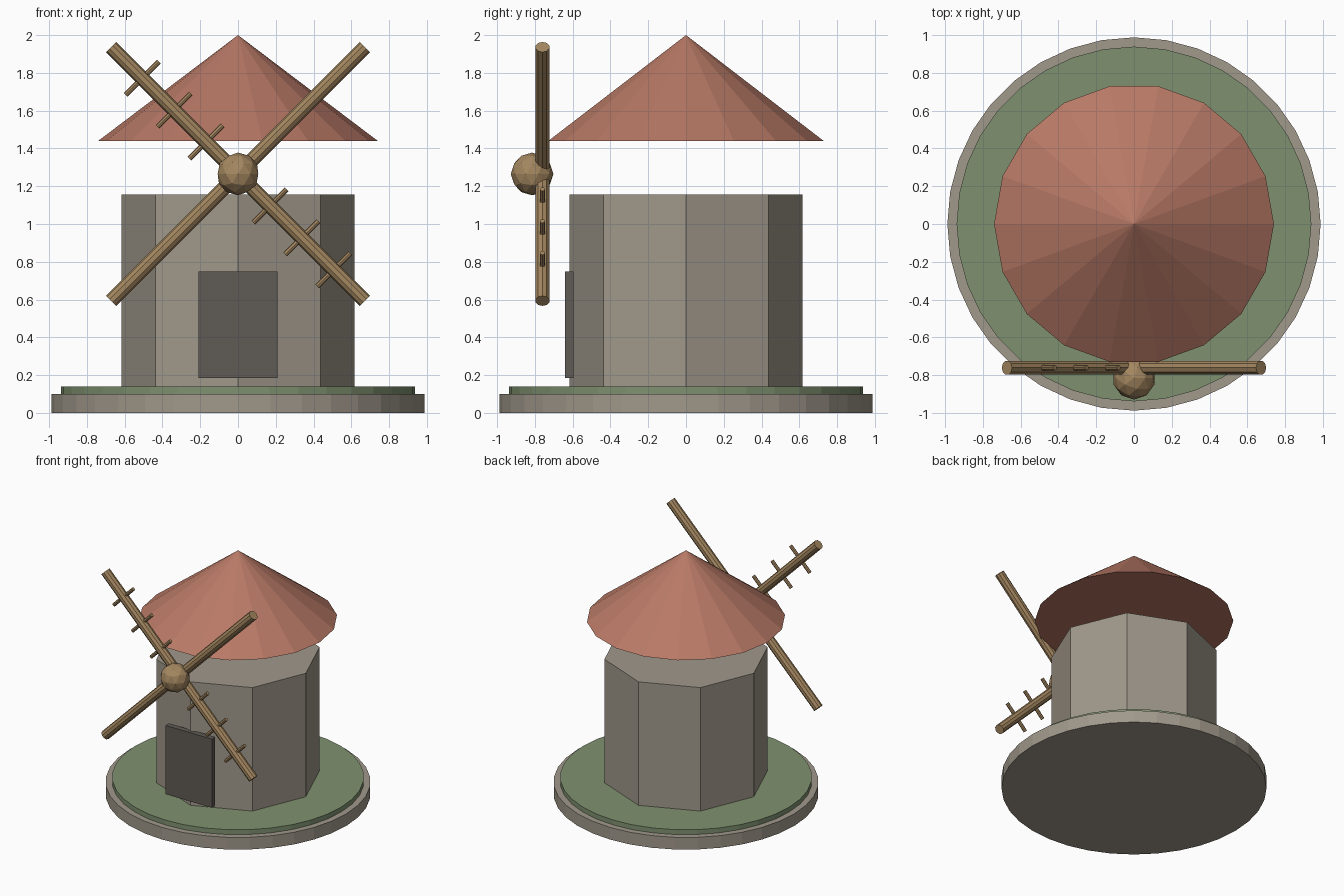
import bpy
import bmesh
from math import pi
from mathutils import Matrix, Vector

cube = bpy.data.objects.get("Cube")
if cube:
    bpy.data.objects.remove(cube, do_unlink=True)


def material(name, rgb):
    """Flat material from 0-255 screen values, stored as linear."""
    lin = [((c / 255 + 0.055) / 1.055) ** 2.4 for c in rgb] + [1]
    mat = bpy.data.materials.new(name)
    mat.use_nodes = True
    mat.diffuse_color = lin
    mat.node_tree.nodes["Principled BSDF"].inputs["Base Color"].default_value = lin
    return mat


stone = material("stone", (160, 152, 139))
grass = material("grass", (127, 145, 112))
clay = material("clay tile", (184, 121, 102))
wood = material("wood", (164, 135, 96))
slate = material("dark door", (96, 91, 85))


def add_object(name, bm, mat):
    mesh = bpy.data.meshes.new(name)
    bmesh.ops.recalc_face_normals(bm, faces=bm.faces)
    bm.to_mesh(mesh)
    bm.free()
    mesh.materials.append(mat)
    obj = bpy.data.objects.new(name, mesh)
    bpy.context.collection.objects.link(obj)
    return obj


def drum(name, mat, sides, bottom, top, z0, z1):
    """Upright prism or cone with a corner on the x axis."""
    bm = bmesh.new()
    place = Matrix.Translation((0, 0, (z0 + z1) / 2)) @ Matrix.Rotation(pi / 2, 4, "Z")
    bmesh.ops.create_cone(bm, cap_ends=True, segments=sides, radius1=bottom,
                          radius2=top, depth=z1 - z0, matrix=place)
    return add_object(name, bm, mat)


def rod(name, mat, sides, radius, length, centre, direction):
    bm = bmesh.new()
    turn = Vector(direction).to_track_quat("Z", "Y").to_matrix().to_4x4()
    bmesh.ops.create_cone(bm, cap_ends=True, segments=sides, radius1=radius,
                          radius2=radius, depth=length,
                          matrix=Matrix.Translation(centre) @ turn)
    return add_object(name, bm, mat)


# Ground, tower and roof
drum("stone_base", stone, 36, 0.987, 0.987, 0, 0.1)
drum("grass_disc", grass, 36, 0.938, 0.938, 0.1, 0.14)
drum("tower", stone, 8, 0.617, 0.617, 0.14, 1.155)
drum("roof", clay, 18, 0.74, 0, 1.44, 2)

# Door slab
bm = bmesh.new()
bmesh.ops.create_cube(bm, size=1, matrix=Matrix.Translation((0, -0.618, 0.467))
                      @ Matrix.Diagonal((0.42, 0.045, 0.565, 1)))
add_object("door", bm, slate)

# Sail hub and crossed beams
hub_z, sail_y = 1.265, -0.76
bm = bmesh.new()
bmesh.ops.create_icosphere(bm, subdivisions=2, radius=0.113,
                           matrix=Matrix.Translation((0, -0.815, hub_z)))
add_object("hub", bm, wood)
rising, falling = (1, 0, 1), (1, 0, -1)
for name, direction in (("plain_beam", rising), ("rung_beam", falling)):
    rod(name, wood, 10, 0.038, 1.9, (0, sail_y, hub_z), direction)

# Rungs across one beam
for side in (-1, 1):
    for i in range(3):
        x = side * 0.169 * (i + 1)
        rod("sail_rung", wood, 8, 0.014, 0.25, (x, sail_y, hub_z - x), rising)
